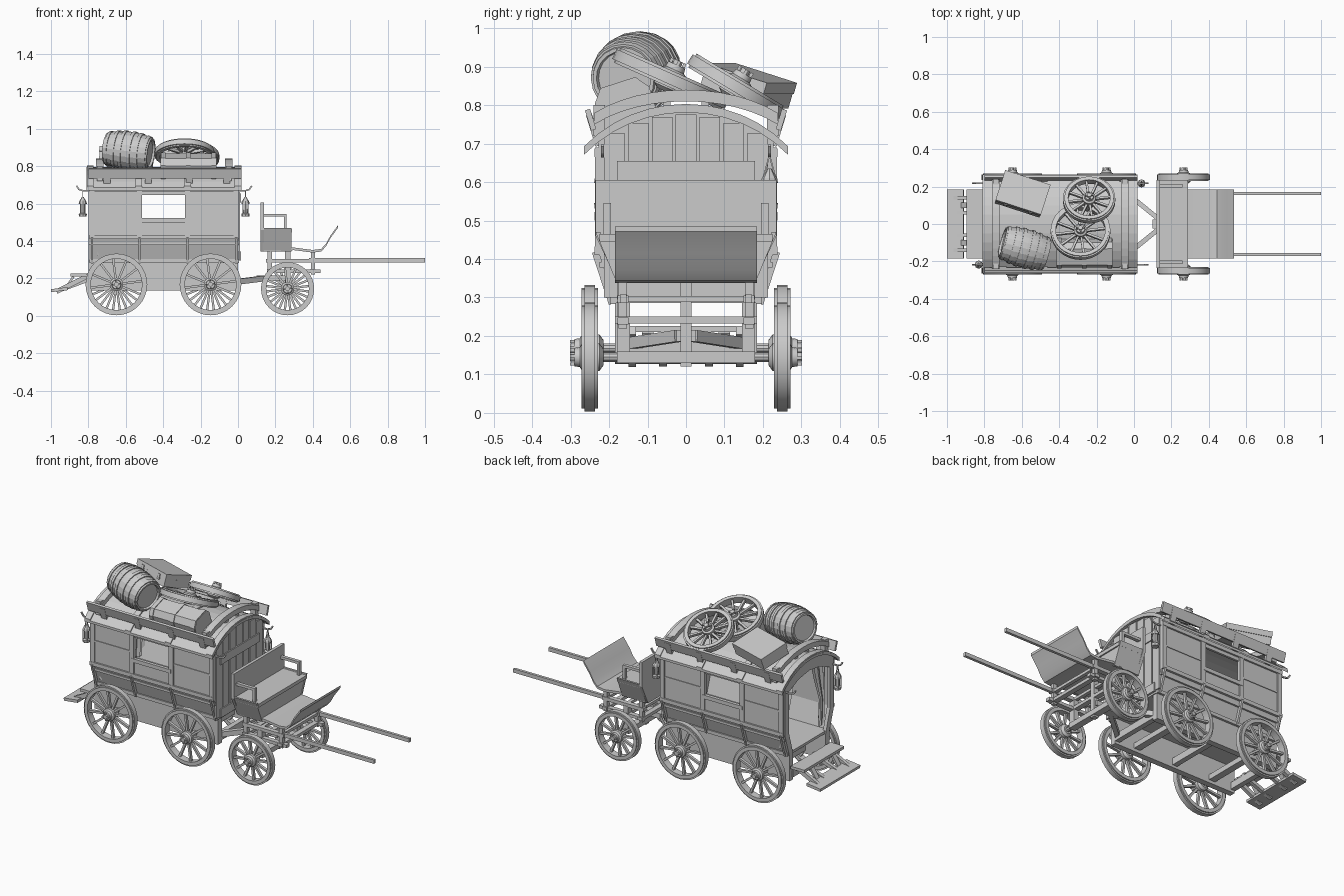
import bpy, bmesh, math
from mathutils import Matrix, Vector, Euler

if "Cube" in bpy.data.objects:
    bpy.data.objects.remove(bpy.data.objects["Cube"])

T = Matrix.Translation
I = Matrix.Identity(4)
R = math.radians

def finish(bm, name, smooth=False):
    bmesh.ops.recalc_face_normals(bm, faces=bm.faces)
    me = bpy.data.meshes.new(name)
    bm.to_mesh(me)
    bm.free()
    ob = bpy.data.objects.new(name, me)
    bpy.context.collection.objects.link(ob)
    if smooth:
        bpy.ops.object.select_all(action='DESELECT')
        ob.select_set(True)
        bpy.context.view_layer.objects.active = ob
        bpy.ops.object.shade_smooth_by_angle(angle=R(30))
    return ob

def box(bm, c, s, r=(0, 0, 0), m=I):
    rot = Euler([R(a) for a in r]).to_matrix().to_4x4()
    bmesh.ops.create_cube(bm, size=1, matrix=m @ T(c) @ rot @ Matrix.Diagonal((*s, 1)))

def span(bm, x, y, z):
    box(bm, [(a + b) / 2 for a, b in (x, y, z)], [abs(b - a) for a, b in (x, y, z)])

def beam(bm, a, b, w, h, m=I):
    a, b = Vector(a), Vector(b)
    d = b - a
    x = d.normalized()
    up = Vector((0, 0, 1)) if abs(x.z) < 0.95 else Vector((0, 1, 0))
    y = up.cross(x).normalized()
    rot = Matrix((x, y, x.cross(y))).transposed().to_4x4()
    bmesh.ops.create_cube(bm, size=1, matrix=m @ T((a + b) / 2) @ rot @ Matrix.Diagonal((d.length, w, h, 1)))

def prism(bm, pts, axis, a, b, m=I):
    f = (lambda p, q: (q, p[0], p[1])) if axis == 'x' else (lambda p, q: (p[0], q, p[1]))
    va, vb = [[bm.verts.new(m @ Vector(f(p, q))) for p in pts] for q in (a, b)]
    bm.faces.new(va)
    bm.faces.new(vb[::-1])
    for i in range(len(pts)):
        j = (i + 1) % len(pts)
        bm.faces.new((va[i], va[j], vb[j], vb[i]))

def lathe(bm, prof, n, m=I, ring=False):
    rows = [[bm.verts.new(m @ Vector((r * math.cos(2 * math.pi * i / n), r * math.sin(2 * math.pi * i / n), z)))
             for i in range(n)] for r, z in prof]
    for k in range(len(rows) if ring else len(rows) - 1):
        p, q = rows[k], rows[(k + 1) % len(rows)]
        for i in range(n):
            j = (i + 1) % n
            bm.faces.new((p[i], p[j], q[j], q[i]))
    if not ring:
        bm.faces.new(rows[0])
        bm.faces.new(rows[-1])

def thick(pts, dz):
    return pts + [(a, b - dz) for a, b in reversed(pts)]

# spoked wheels: felloe, iron tyre, hub, 12 spokes; outer side is +z
def wheel(name, m, r):
    bm = bmesh.new()
    lathe(bm, [(r, -.014), (r, .014), (r - .008, .014), (r - .008, .021), (r - .028, .021),
               (r - .028, -.021), (r - .008, -.021), (r - .008, -.014)], 32, m, True)
    lathe(bm, [(.022, -.035), (.036, -.025), (.036, .02), (.026, .026), (.024, .04), (.012, .04), (.012, .052)], 16, m)
    for i in range(12):
        a = i * math.pi / 6 + .13
        c, s = math.cos(a), math.sin(a)
        beam(bm, (c * .02, s * .02, 0), (c * (r - .02), s * (r - .02), 0), .012, .016, m)
        if i % 3 == 0:
            box(bm, (c * .018, s * .018, .045), (.008, .008, .014), m=m)
    finish(bm, name, True)

for sx, z, r, lab in ((-.65, .168, .165, 'rear'), (-.147, .168, .165, 'middle'), (.265, .145, .142, 'front')):
    for s in (-1, 1):
        wheel(f'{lab}_wheel', T((sx, s * .25, z)) @ Matrix.Rotation(-s * math.pi / 2, 4, 'X'), r)
    bm = bmesh.new()
    lathe(bm, [(.013, -.23), (.013, .23)], 10, T((sx, 0, z)) @ Matrix.Rotation(math.pi / 2, 4, 'X'))
    span(bm, (sx - .02, sx + .02), (-.18, .18), (z - .015, z + .015))
    finish(bm, 'axle')

# coach body
arc = [(.265 * math.sin(R(t)) / math.sin(R(48)), .795 - .11 * (1 - math.cos(R(t))) / (1 - math.cos(R(48))))
       for t in range(-48, 49, 8)]
inner = [(y, z - .01) for y, z in arc if abs(y) < .23]
X0, X1 = -.795, .005
bm = bmesh.new()
span(bm, (X0, X1), (-.19, .19), (.285, .30))
finish(bm, 'body_floor')
for s in (-1, 1):
    bm = bmesh.new()
    for x, z in (((X0, -.513), (.42, .70)), ((-.283, X1), (.42, .70)), ((-.513, -.283), (.42, .52)), ((-.513, -.283), (.645, .70))):
        span(bm, x, (s * .215, s * .228), z)
    prism(bm, [(s * .228, .42), (s * .185, .285), (s * .172, .285), (s * .215, .42)], 'x', X0, X1)
    finish(bm, 'side_wall')
    bm = bmesh.new()
    for x in (-.78, -.526, -.27, -.01):
        span(bm, (x - .014, x + .014), (s * .222, s * .236), (.41, .69))
        beam(bm, (x, s * .231, .42), (x, s * .187, .285), .012, .028)
    for x in ((X0, -.513), (-.283, X1)):
        span(bm, x, (s * .226, s * .232), (.55, .56))
    for z in (.42, .675, .51):
        span(bm, (X0, X1) if z != .51 else (-.53, -.27), (s * .222, s * .238), (z - .01, z + .012))
    beam(bm, (X0, s * .218, .385), (X1, s * .218, .385), .014, .014)
    beam(bm, (X0, s * .19, .293), (X1, s * .19, .293), .016, .02)
    finish(bm, 'side_trim')

bm = bmesh.new()
prism(bm, [(-.185, .285), (-.228, .42), (-.228, .70)] + inner + [(.228, .70), (.228, .42), (.185, .285)], 'x', -.012, .003)
for i in range(-3, 4):
    y = i * .062
    top = .775 - 1.4 * y * y
    span(bm, (0, .010), (y - .027, y + .027), (.30, top))
for z in (.63, .32):
    span(bm, (0, .016), (-.18, .18), (z - .025, z + .025))
finish(bm, 'front_wall')

bm = bmesh.new()
prism(bm, [(-.228, .70)] + inner + [(.228, .70), (.19, .66), (.1, .70), (0, .715), (-.1, .70), (-.19, .66)], 'x', X0 - .005, X0 + .015)
for s in (-1, 1):
    prism(bm, [(s * .185, .285), (s * .228, .42), (s * .228, .70), (s * .19, .70), (s * .19, .42), (s * .15, .285)], 'x', X0 - .005, X0 + .015)
finish(bm, 'rear_door_frame')
for s in (-1, 1):
    bm = bmesh.new()
    lo = [(X0 + .04 + .012 * math.sin(i * 1.7), s * (.205 - .012 * i)) for i in range(12)]
    rows = [[bm.verts.new((x, s * .205 + (y - s * .205) * k, z)) for x, y in lo]
            for z, k in ((.71, 1), (.6, .75), (.47, .4), (.32, .5))]
    for p, q in zip(rows, rows[1:]):
        for i in range(11):
            bm.faces.new((p[i], p[i + 1], q[i + 1], q[i]))
    finish(bm, 'curtain', True)

# arched roof, ribs and luggage rack
bm = bmesh.new()
prism(bm, thick(arc, .014), 'x', -.81, .02)
finish(bm, 'roof')
bm = bmesh.new()
for x in (-.79, -.53, -.27, 0):
    prism(bm, thick([(y, z + .008) for y, z in arc], .012), 'x', x - .018, x + .018)
finish(bm, 'roof_ribs')
bm = bmesh.new()
for s in (-1, 1):
    box(bm, (-.39, s * .248, .762), (.82, .014, .055), (-s * 17, 0, 0))
    for x in (-.70, -.48, -.26, -.06):
        box(bm, (x, s * .240, .735), (.036, .016, .085), (-s * 17, 0, 0))
    for x in (-.74, -.05):
        beam(bm, (x, s * .225, .72), (x, s * .225, .80), .03, .03)
for x in (-.74, -.05):
    prism(bm, thick([(y * .9, .84 - (.795 - z) * .55) for y, z in arc], .03), 'x', x - .02, x + .02)
    span(bm, (x - .015, x + .015), (-.06, -.04), (.78, .82))
    span(bm, (x - .015, x + .015), (.04, .06), (.78, .82))
finish(bm, 'roof_rack')

# cargo: barrel, chest, suitcase, spare wheels
m = T((-.585, -.13, .883)) @ Vector((.95, -.26, -.12)).to_track_quat('Z', 'Y').to_matrix().to_4x4()
rad = lambda z: .102 - 1.25 * z * z
bm = bmesh.new()
zs = [-.125 + .025 * i for i in range(11)]
lathe(bm, [(.07, -.113), (.073, -.125)] + [(rad(z), z) for z in zs] + [(.073, .125), (.07, .113)], 20, m)
for z in (-.108, -.065, -.025, .025, .065, .108):
    a, b = z - .009, z + .009
    lathe(bm, [(rad(a) - .004, a), (rad(a) + .005, a), (rad(b) + .005, b), (rad(b) - .004, b)], 20, m, True)
finish(bm, 'barrel')
m = T((-.265, -.16, .805)) @ Matrix.Rotation(R(18), 4, 'X')
sec = [(-.07, -.05), (-.07, .02), (-.045, .052), (.045, .052), (.07, .02), (.07, -.05)]
bm = bmesh.new()
prism(bm, sec, 'x', -.15, .15, m)
for x in (-.135, 0, .135):
    prism(bm, [(y * 1.06, z * 1.08) for y, z in sec], 'x', x - .012, x + .012, m)
finish(bm, 'chest')
m = T((-.596, .16, .85)) @ Euler((R(-17), 0, R(-18))).to_matrix().to_4x4()
bm = bmesh.new()
box(bm, (0, 0, -.016), (.25, .17, .04), m=m)
box(bm, (0, 0, .02), (.255, .175, .03), m=m)
for x in (-.07, .07):
    box(bm, (x, -.086, .005), (.018, .012, .03), m=m)
finish(bm, 'suitcase')
wheel('spare_wheel', T((-.286, -.04, .868)) @ Matrix.Rotation(R(-24), 4, 'X'), .16)
wheel('spare_wheel', T((-.24, .13, .848)) @ Matrix.Rotation(R(-31), 4, 'X'), .14)

# lantern hooks on the corners, two hanging lanterns
for sx, x in ((-1, -.795), (1, .005)):
    for s in (-1, 1):
        bm = bmesh.new()
        path = [(x, .67), (x + sx * .03, .668), (x + sx * .055, .675), (x + sx * .068, .695)]
        for a, b in zip(path, path[1:]):
            beam(bm, (a[0], s * .217, a[1]), (b[0], s * .217, b[1]), .008, .008)
        finish(bm, 'lantern_hook')
        if s == sx:
            bm = bmesh.new()
            m = T((x + sx * .035, s * .217, .53))
            lathe(bm, [(.02, 0), (.022, .015), (.012, .02)], 8, m)
            lathe(bm, [(.012, .015), (.015, .07)], 8, m)
            lathe(bm, [(.022, .068), (.02, .08), (.008, .1), (.005, .105)], 8, m)
            for i in range(4):
                a = i * math.pi / 2 + .785
                c, d = .019 * math.cos(a), .019 * math.sin(a)
                box(bm, (c, d, .042), (.005, .005, .06), m=m)
            for k in (-1, 1):
                beam(bm, (0, k * .016, .08), (0, 0, .14), .004, .004, m)
            finish(bm, 'lantern')

# underframe, hitch and rear steps
bm = bmesh.new()
for s in (-1, 1):
    span(bm, (-.80, .0), (s * .15, s * .185), (.135, .285))
    beam(bm, (-.02, s * .15, .18), (.14, s * .02, .20), .025, .03)
    beam(bm, (-.80, s * .14, .215), (-.97, s * .14, .13), .02, .025)
    beam(bm, (-.78, s * .06, .20), (-.97, s * .06, .13), .02, .02)
for x in (-.79, -.4, -.015):
    span(bm, (x - .015, x + .015), (-.16, .16), (.15, .19))
span(bm, (.10, .27), (-.025, .025), (.185, .215))
finish(bm, 'underframe')
bm = bmesh.new()
box(bm, (-.955, 0, .14), (.09, .37, .016), (0, -7, 0))
box(bm, (-.852, 0, .218), (.088, .37, .016))
for s in (-1, 1):
    beam(bm, (-.88, s * .1, .21), (-.92, s * .1, .15), .03, .012)
finish(bm, 'rear_steps')

# driver's bench with curved footboard
bm = bmesh.new()
for s in (-1, 1):
    prism(bm, [(s * .235, .47), (s * .183, .345), (s * .171, .345), (s * .223, .47)], 'x', .13, .285)
    span(bm, (.13, .26), (s * .195, s * .215), (.53, .545))
    span(bm, (.245, .26), (s * .195, s * .215), (.45, .53))
span(bm, (.13, .29), (-.225, .225), (.445, .465))
prism(bm, [(-.235, .605), (-.235, .46), (-.18, .345), (.18, .345), (.235, .46), (.235, .605)], 'x', .12, .138)
prism(bm, [(-.22, .45), (-.18, .36), (.18, .36), (.22, .45)], 'x', .268, .282)
finish(bm, 'driver_seat')
bm = bmesh.new()
prism(bm, thick([(.14, .358), (.30, .365), (.40, .352), (.445, .358), (.47, .385), (.495, .43), (.535, .485)], .014), 'y', -.185, .185)
finish(bm, 'footboard', True)

# front chassis and shafts
bm = bmesh.new()
for s in (-1, 1):
    span(bm, (.15, .42), (s * .15, s * .178), (.285, .305))
    for x in (.17, .40):
        span(bm, (x - .011, x + .011), (s * .153, s * .175), (.22, .35))
    span(bm, (.16, .44), (s * .15, s * .178), (.23, .248))
    span(bm, (.25, .28), (s * .145, s * .18), (.13, .29))
for x in (.17, .265, .40):
    span(bm, (x - .015, x + .015), (-.185, .185), (.232, .25))
    span(bm, (x - .01, x + .01), (-.165, .165), (.288, .304))
span(bm, (.25, .28), (-.014, .014), (.12, .345))
finish(bm, 'front_chassis')
for s in (-1, 1):
    bm = bmesh.new()
    span(bm, (.38, 1.0), (s * .155, s * .171), (.286, .308))
    finish(bm, 'shaft')
